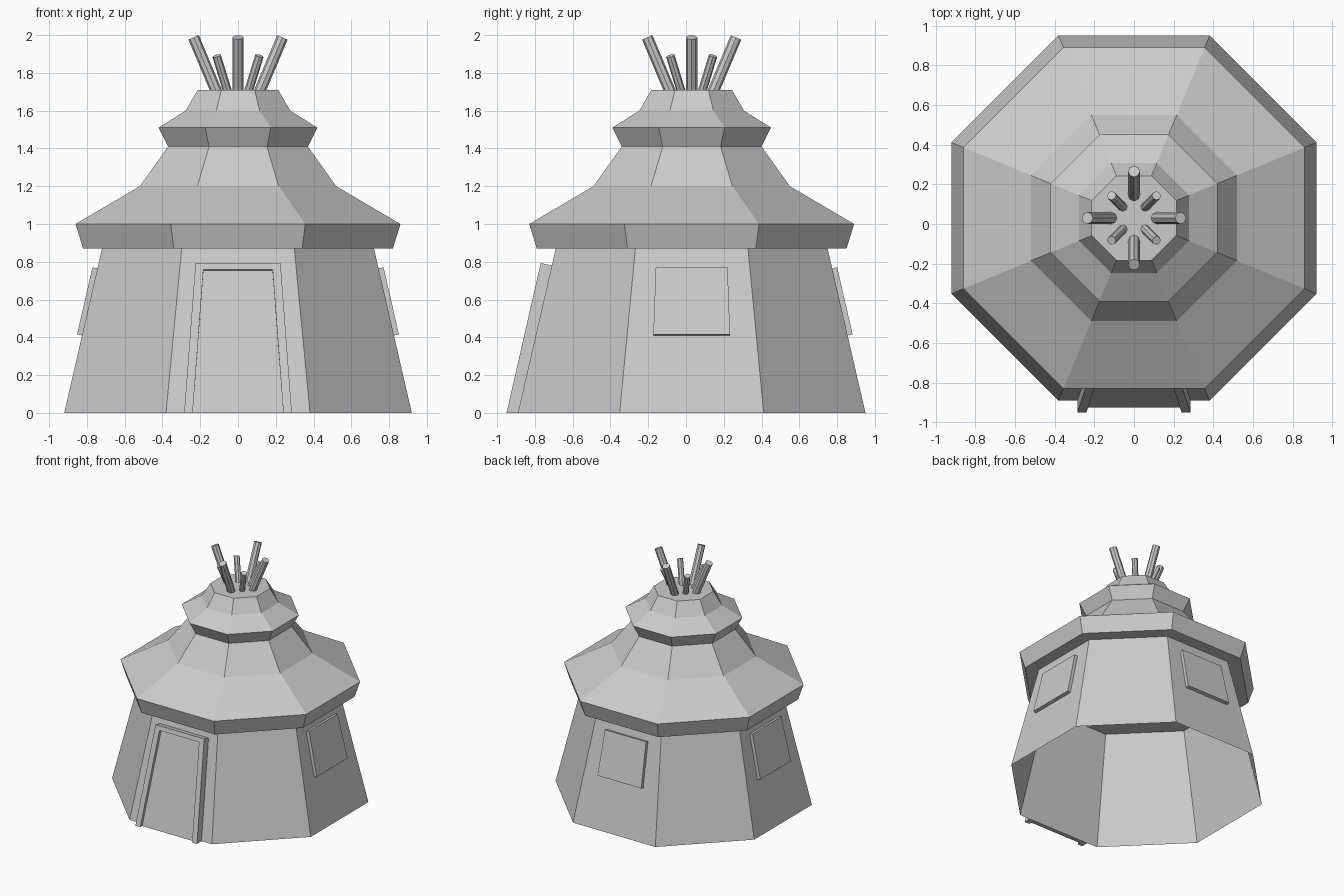
import bpy, bmesh, math
from mathutils import Vector, Matrix

if "Cube" in bpy.data.objects:
    bpy.data.objects.remove(bpy.data.objects["Cube"])

CENTRE_Y = 0.03      # the hut sits slightly back, the door frame projects forward
BASE, LEAN = 0.92, 0.23   # wall apothem on the ground, inward lean per unit height

grey = bpy.data.materials.new("plain grey")
grey.use_nodes = True
colour = (0.6, 0.6, 0.6, 1)
grey.diffuse_color = colour
grey.node_tree.nodes["Principled BSDF"].inputs["Base Color"].default_value = colour


def finish(name, bm, fix_normals=True):
    if fix_normals:
        bmesh.ops.recalc_face_normals(bm, faces=bm.faces)
    mesh = bpy.data.meshes.new(name)
    bm.to_mesh(mesh)
    bm.free()
    mesh.materials.append(grey)
    obj = bpy.data.objects.new(name, mesh)
    obj.location.y = CENTRE_Y
    bpy.context.collection.objects.link(obj)
    return obj


def octagon_shell(name, profile, capped):
    """Stack octagonal rings given as (apothem, height)."""
    bm = bmesh.new()
    rings = []
    for apothem, z in profile:
        r = apothem / math.cos(math.pi / 8)
        angles = [(k + 0.5) * math.pi / 4 for k in range(8)]
        rings.append([bm.verts.new((r * math.cos(a), r * math.sin(a), z)) for a in angles])
    for low, high in zip(rings, rings[1:]):
        for k in range(8):
            n = (k + 1) % 8
            bm.faces.new((low[k], low[n], high[n], high[k]))
    if capped:
        bm.faces.new(rings[0][::-1])
        bm.faces.new(rings[-1])
    return finish(name, bm, capped)


def wall_panel(name, angle, outline, depth):
    """Raise an outline of (sideways, height) points from the leaning wall."""
    bm = bmesh.new()
    turn = Matrix.Rotation(angle, 3, 'Z')
    normal = Vector((1, 0, LEAN)).normalized()
    back, front = [], []
    for u, z in outline:
        p = Vector((BASE - LEAN * z, u, z))
        step = normal * depth if z > 0 else Vector((depth, 0, 0))
        back.append(bm.verts.new(turn @ p))
        front.append(bm.verts.new(turn @ (p + step)))
    bm.faces.new(back[::-1])
    bm.faces.new(front)
    for k in range(len(outline)):
        n = (k + 1) % len(outline)
        bm.faces.new((back[k], back[n], front[n], front[k]))
    return finish(name, bm)


def pole(name, angle, start, end, radius):
    """Slanted round pole between two (distance, height) points."""
    bm = bmesh.new()
    a, b = Vector((start[0], 0, start[1])), Vector((end[0], 0, end[1]))
    axis = b - a
    place = (Matrix.Rotation(angle, 4, 'Z') @ Matrix.Translation((a + b) / 2)
             @ axis.to_track_quat('Z', 'Y').to_matrix().to_4x4())
    bmesh.ops.create_cone(bm, cap_ends=True, segments=8, radius1=radius,
                          radius2=radius, depth=axis.length, matrix=place)
    return finish(name, bm)


# Leaning walls, open underneath
octagon_shell("walls", [(BASE, 0), (BASE - LEAN * 0.87, 0.87)], False)

# Two-tier roof with flared eaves
octagon_shell("roof", [(0.82, 0.87), (0.86, 1.0), (0.52, 1.2), (0.37, 1.41),
                       (0.42, 1.51), (0.277, 1.6), (0.213, 1.71)], True)

# Door and its frame on the front
FRONT = -math.pi / 2
outer = [(0.285, 0), (0.225, 0.78)]
inner = [(0.183, 0.745), (0.24, 0)]
half = outer + inner
mirror = [(-u, z) for u, z in half]
wall_panel("door_frame", FRONT, [half[0], half[1], mirror[1], mirror[0],
                                 mirror[3], mirror[2], half[2], half[3]], 0.06)
wall_panel("door", FRONT, [half[3], half[2], mirror[2], mirror[3]], 0.035)

# Window shutters on the other three main sides
shutter = [(-0.203, 0.41), (0.203, 0.41), (0.19, 0.765), (-0.19, 0.765)]
for side, turn in (("left", 0), ("back", 1), ("right", 2)):
    wall_panel(side + "_window", turn * math.pi / 2, shutter, 0.027)

# Poles: four long on the main axes, four short on the diagonals
for k in range(4):
    pole(f"long_pole_{k + 1}", k * math.pi / 2, (0.08, 1.62), (0.235, 1.988), 0.03)
    pole(f"short_pole_{k + 1}", (k + 0.5) * math.pi / 2, (0.06, 1.66), (0.16, 1.89), 0.023)
